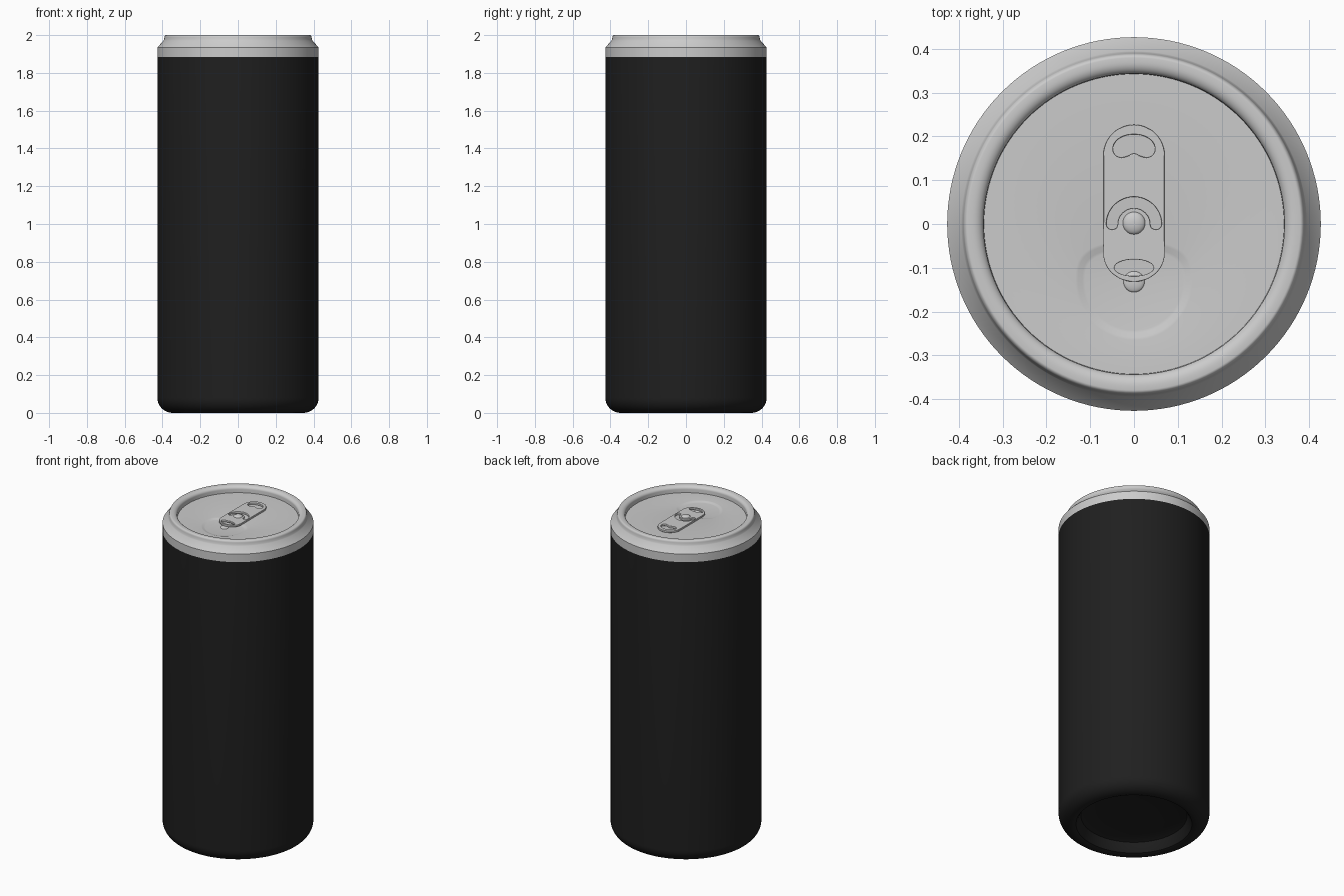
import bpy, bmesh
from math import sin, cos, pi, radians

cube = bpy.data.objects.get("Cube")
if cube:
    bpy.data.objects.remove(cube, do_unlink=True)

SEG = 128
LID_Z = 1.96


def material(name, value, rough):
    mat = bpy.data.materials.new(name)
    mat.use_nodes = True
    colour = (value, value, value, 1)
    mat.diffuse_color = colour
    bsdf = mat.node_tree.nodes["Principled BSDF"]
    bsdf.inputs["Base Color"].default_value = colour
    bsdf.inputs["Roughness"].default_value = rough
    return mat


black = material("black paint", 0.014, 0.5)
silver = material("silver metal", 0.6, 0.4)


def finish(name, mesh, mat, angle=30):
    mesh.materials.clear()
    mesh.materials.append(mat)
    mesh.shade_smooth()
    mesh.set_sharp_from_angle(angle=radians(angle))
    obj = bpy.data.objects.new(name, mesh)
    bpy.context.collection.objects.link(obj)
    return obj


def loft(name, loops, mat, cap_start=False, cap_end=False, angle=30):
    """Skin a list of equally long closed loops of points."""
    bm = bmesh.new()
    rings = [[bm.verts.new(p) for p in loop] for loop in loops]
    for a, b in zip(rings, rings[1:]):
        for i in range(len(a)):
            j = (i + 1) % len(a)
            bm.faces.new((a[i], a[j], b[j], b[i]))
    if cap_start:
        bm.faces.new(rings[0][::-1])
    if cap_end:
        bm.faces.new(rings[-1])
    mesh = bpy.data.meshes.new(name)
    bm.to_mesh(mesh)
    bm.free()
    return finish(name, mesh, mat, angle)


def circle(r, z, x=0, y=0, n=SEG):
    return [(x + r * cos(2 * pi * i / n), y + r * sin(2 * pi * i / n), z) for i in range(n)]


def arc(cx, cy, rx, ry, start, end, n=24):
    """Points on an elliptical arc, angles in degrees."""
    steps = [radians(start + (end - start) * i / n) for i in range(n + 1)]
    return [(cx + rx * cos(t), cy + ry * sin(t)) for t in steps]


# Body: domed base recess, rounded foot, straight wall
R = 0.427
base = [(0.1, 0.082), (0.2, 0.078), (0.27, 0.07), (0.3, 0.06), (0.315, 0.025), (0.328, 0.006)]
foot = arc(0.345, 0.08, R - 0.345, 0.08, -90, 0, 12)
loft("can_body", [circle(r, z) for r, z in base + foot + [(R, 1.885)]], black, cap_start=True)

# Collar: short band, sloped shoulder and rolled rim
seam = arc(0.38, 1.985, 0.01, 0.015, 0, 90, 6)
roll = arc(0.37, 1.98, 0.026, 0.02, 90, 180, 8)
collar = [(R, 1.885), (R, 1.935), (0.395, 1.97), (0.393, 1.975)] + seam + roll + [(0.343, LID_Z)]
loft("collar_and_rim", [circle(r, z) for r, z in collar], silver)


# Lid with a sunken pour panel
def panel_loop(inset, z):
    points = []
    for x, y, _ in circle(1, 0):
        if y > 0:  # squarer upper edge
            x = abs(x) ** 0.7 * (1 if x > 0 else -1)
            y = y ** 0.7
        height = 0.09 if y > 0 else 0.135
        points.append(((0.134 - inset) * x, -0.13 + (height - inset) * y, z))
    return points


loft("lid", [circle(0.343, LID_Z), panel_loop(0, LID_Z), panel_loop(0.006, LID_Z - 0.001),
             panel_loop(0.016, LID_Z - 0.005), panel_loop(0.022, LID_Z - 0.006)],
     silver, cap_end=True, angle=40)


# Pull tab: rounded plate with finger hole, hinge slot and front slit
def plate(name, outlines, z, half, mat):
    curve = bpy.data.curves.new(name, "CURVE")
    curve.dimensions = "2D"
    curve.fill_mode = "BOTH"
    curve.bevel_depth = 0.002
    curve.offset = -0.002
    curve.bevel_resolution = 2
    curve.extrude = half - 0.002
    for outline in outlines:
        spline = curve.splines.new("POLY")
        spline.points.add(len(outline) - 1)
        for point, (x, y) in zip(spline.points, outline):
            point.co = (x, y, 0, 1)
        spline.use_cyclic_u = True
    temp = bpy.data.objects.new(name + "_curve", curve)
    bpy.context.collection.objects.link(temp)
    bpy.context.view_layer.update()
    mesh = bpy.data.meshes.new_from_object(temp.evaluated_get(bpy.context.evaluated_depsgraph_get()))
    bpy.data.objects.remove(temp, do_unlink=True)
    finish(name, mesh, mat).location.z = z


outline = arc(0, 0.157, 0.07, 0.07, 0, 180) + arc(0, -0.068, 0.07, 0.064, 180, 360)
finger_hole = (arc(0, 0.172, 0.048, 0.033, 0, 180) + arc(-0.029, 0.17, 0.019, 0.018, 180, 290, 10)
               + arc(0, 0.15, 0.014, 0.011, 140, 40, 8) + arc(0.029, 0.17, 0.019, 0.018, 250, 360, 10))
hinge_slot = (arc(0, 0, 0.063, 0.062, 0, 180) + arc(-0.05, 0, 0.013, 0.013, 180, 360, 10)
              + arc(0, 0, 0.037, 0.036, 180, 0) + arc(0.05, 0, 0.013, 0.013, 180, 360, 10))
front_slit = arc(0, -0.1, 0.045, 0.019, 0, 350, 35)
plate("pull_tab", [outline, finger_hole, hinge_slot, front_slit], LID_Z + 0.007, 0.006, silver)


# Rivet and the small dimple ahead of the tab
def button(name, y, r, z, height):
    dome = arc(0, 0, r, height, 0, 80, 8)
    loft(name, [circle(a, z + b, y=y, n=40) for a, b in dome], silver, cap_end=True, angle=60)


button("rivet", 0.002, 0.026, LID_Z + 0.011, 0.012)
button("panel_dimple", -0.132, 0.024, LID_Z - 0.006, 0.007)
